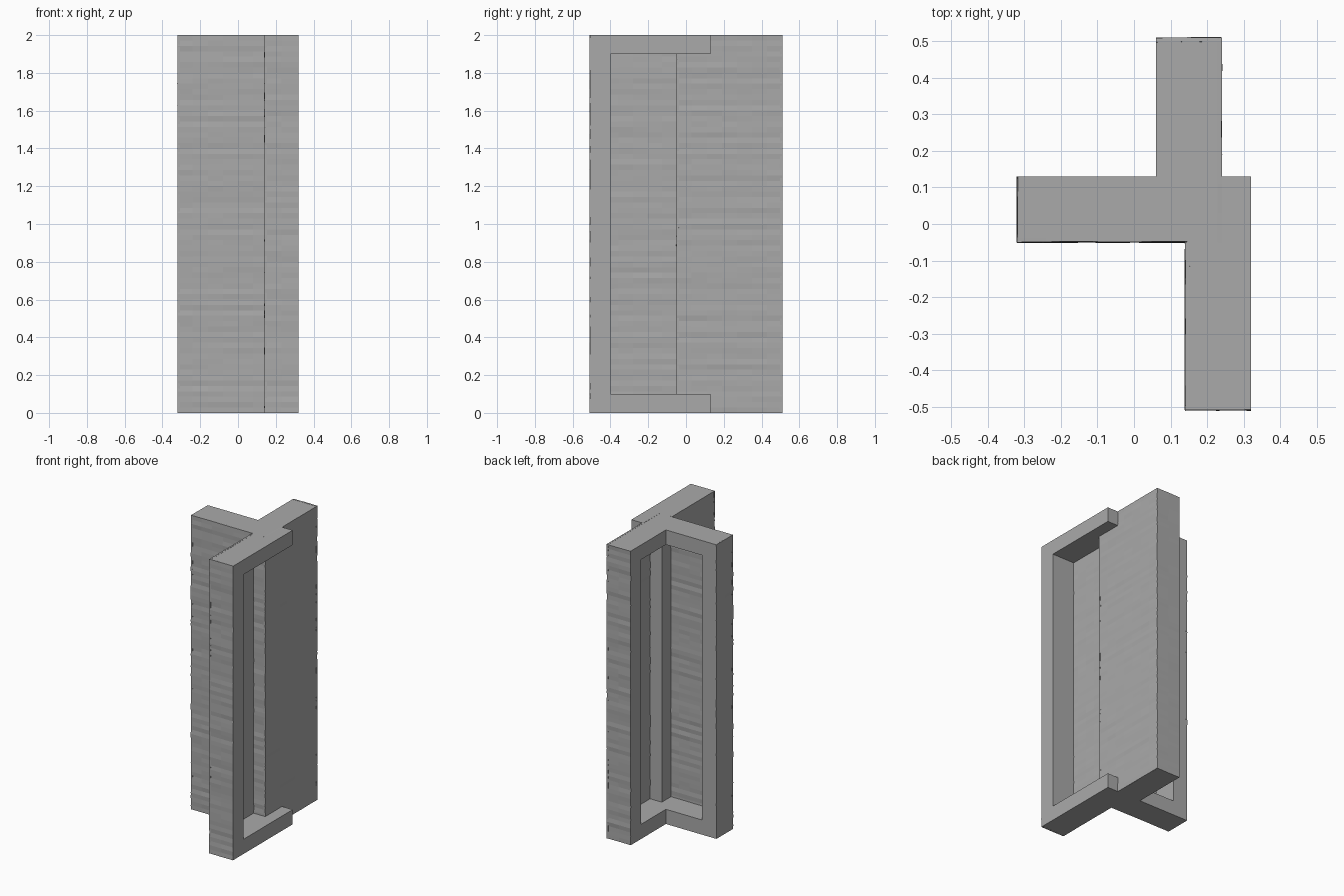
import bpy, bmesh, random
from mathutils import Vector

random.seed(4)
if "Cube" in bpy.data.objects:
    bpy.data.objects.remove(bpy.data.objects["Cube"])

grey = bpy.data.materials.new("plain_grey")
grey.use_nodes = True
colour = (0.4, 0.4, 0.4, 1)
grey.diffuse_color = colour
grey.node_tree.nodes["Principled BSDF"].inputs["Base Color"].default_value = colour

HEIGHT, RAIL, SKIN = 2.0, 0.1, 0.012


def finish(name, bm):
    mesh = bpy.data.meshes.new(name)
    bmesh.ops.recalc_face_normals(bm, faces=bm.faces)
    bm.to_mesh(mesh)
    bm.free()
    mesh.materials.append(grey)
    obj = bpy.data.objects.new(name, mesh)
    bpy.context.collection.objects.link(obj)
    return obj


def prism(name, outline, low, high):
    """Upright solid with the given plan outline."""
    bm = bmesh.new()
    face = bm.faces.new([bm.verts.new((x, y, low)) for x, y in outline])
    made = bmesh.ops.extrude_face_region(bm, geom=[face])["geom"]
    top = [v for v in made if isinstance(v, bmesh.types.BMVert)]
    bmesh.ops.translate(bm, vec=(0, 0, high - low), verts=top)
    return finish(name, bm)


def block(name, x0, x1, y0, y1, low, high):
    return prism(name, [(x0, y0), (x1, y0), (x1, y1), (x0, y1)], low, high)


def rough_wall(name, start, end):
    """Thin upright wall with shallow horizontal ripples on its outer side."""
    a, b = Vector((*start, 0)), Vector((*end, 0))
    along = b - a
    outward = Vector((along.y, -along.x, 0)).normalized()
    cols, rows = max(2, round(along.length / 0.08)), 70
    bm = bmesh.new()
    grid = []
    for r in range(rows + 1):
        ripple = random.uniform(-0.002, 0.001)
        line = []
        for c in range(cols + 1):
            depth = ripple + random.uniform(-0.001, 0.001)
            p = a + along * (c / cols) + outward * depth
            line.append(bm.verts.new((p.x, p.y, HEIGHT * r / rows)))
        grid.append(line)
    for low, high in zip(grid, grid[1:]):
        for c in range(cols):
            bm.faces.new((low[c], low[c + 1], high[c + 1], high[c]))
    obj = finish(name, bm)
    # Keep the outer side facing outward, then thicken inward
    if obj.data.polygons[0].normal.dot(outward) < 0:
        obj.data.flip_normals()
    thick = obj.modifiers.new("thickness", "SOLIDIFY")
    thick.thickness = SKIN
    thick.offset = -1


# Plan corners of the three-armed section
LEFT, RIGHT, BACK, FRONT = -0.32, 0.32, 0.51, -0.51
IN = 0.005
plan = [
    (LEFT + IN, -0.05 + IN), (0.14 + IN, -0.05 + IN), (0.14 + IN, FRONT + IN),
    (RIGHT, FRONT + IN), (RIGHT, 0.13), (0.24 - IN, 0.13),
    (0.24 - IN, BACK - IN), (0.06, BACK - IN), (0.06, 0.13), (LEFT + IN, 0.13),
]

# Bottom and top rails
prism("bottom_rail", plan, 0, RAIL)
prism("top_rail", plan, HEIGHT - RAIL, HEIGHT)

# Posts at the arm ends and at the junction
posts = {
    "front_post": (0.14 + IN, RIGHT, FRONT + IN, -0.4),
    "back_post": (0.06, 0.24 - IN, 0.4, BACK - IN),
    "right_post": (LEFT + IN, -0.21, -0.05 + IN, 0.13),
    "junction_post": (0.14, 0.24 - IN, -0.05 + IN, 0.06),
}
for name, bounds in posts.items():
    block(name, *bounds, RAIL, HEIGHT - RAIL)

# Rough walls closing the outer sides
walls = {
    "front_wall": ((LEFT, -0.05), (0.24, -0.05)),
    "front_arm_wall": ((0.14, -0.05), (0.14, FRONT)),
    "front_end_wall": ((0.14, FRONT), (RIGHT, FRONT)),
    "back_arm_wall": ((0.24, -0.05), (0.24, BACK)),
    "back_end_wall": ((0.24, BACK), (0.06, BACK)),
    "right_end_wall": ((LEFT, 0.13), (LEFT, -0.05)),
}
for name, (start, end) in walls.items():
    rough_wall(name, start, end)
